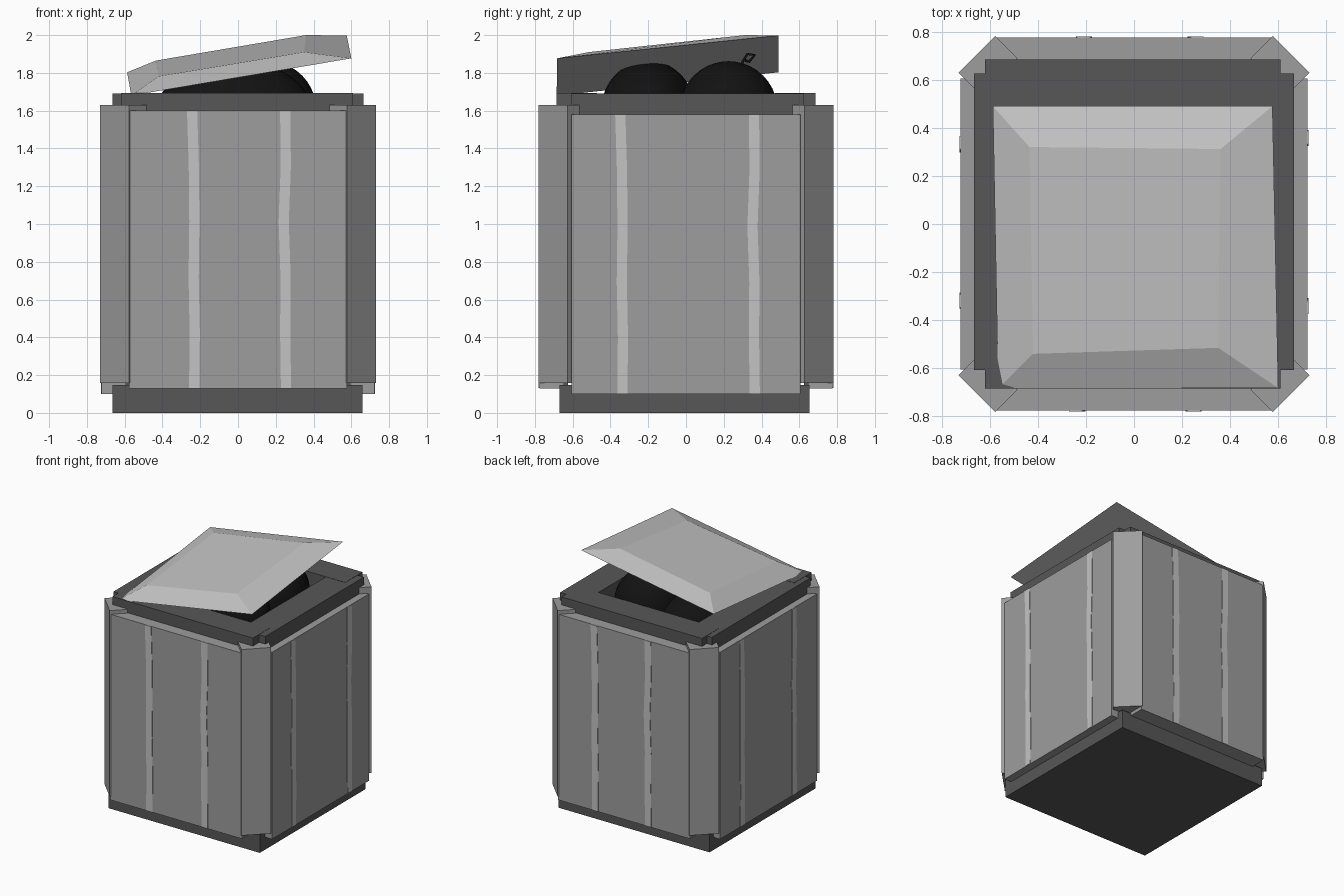
import bpy, bmesh, math
from mathutils import Vector, Matrix

if "Cube" in bpy.data.objects:
    bpy.data.objects.remove(bpy.data.objects["Cube"])


def mat(name, v):
    m = bpy.data.materials.new(name)
    m.diffuse_color = (v, v, v, 1)
    m.use_nodes = True
    m.node_tree.nodes["Principled BSDF"].inputs["Base Color"].default_value = m.diffuse_color
    return m


GREY = mat("mid_grey", 0.34)
LIGHT = mat("light_grey", 0.55)
DARK = mat("dark_grey", 0.095)
BLACK = mat("bag_black", 0.006)


def add(name, bm, material):
    bmesh.ops.recalc_face_normals(bm, faces=bm.faces)
    me = bpy.data.meshes.new(name)
    bm.to_mesh(me)
    bm.free()
    me.materials.append(material)
    ob = bpy.data.objects.new(name, me)
    bpy.context.collection.objects.link(ob)
    return ob


def box(name, lo, hi, material, turn=0.0, at=(0, 0, 0)):
    bm = bmesh.new()
    bmesh.ops.create_cube(bm, size=1)
    lo, hi = Vector(lo), Vector(hi)
    for v in bm.verts:
        v.co = Vector(((lo[i] + hi[i]) / 2 + v.co[i] * (hi[i] - lo[i])) for i in range(3))
    bm.transform(Matrix.Translation(at) @ Matrix.Rotation(turn, 4, 'Z'))
    return add(name, bm, material)


def stripe(name, xs, y, z0, z1, turn):
    # slightly wavering painted band, as a thin plate on the panel face
    bm = bmesh.new()
    rows = []
    for i, x in enumerate(xs):
        z = z0 + (z1 - z0) * i / (len(xs) - 1)
        rows.append([bm.verts.new((x + dx, y + dy, z))
                     for dx, dy in ((-.027, -.004), (.027, -.004), (.027, .003), (-.027, .003))])
    for a, b in zip(rows, rows[1:]):
        for k in range(4):
            bm.faces.new((a[k], a[(k + 1) % 4], b[(k + 1) % 4], b[k]))
    bm.faces.new(rows[0])
    bm.faces.new(rows[-1])
    bm.transform(Matrix.Rotation(turn, 4, 'Z'))
    add(name, bm, LIGHT)


# base slab
box("base", (-.665, -.67, 0), (.66, .655, .147), DARK)

# four wall panels with two stripes each, and dark inner lining
for n, turn, half, dist, z0, z1, sx in (
        ("front", 0, .578, .776, .13, 1.6, (-.235, .25)),
        ("back", math.pi, .578, .776, .13, 1.6, (-.255, .21)),
        ("right", math.pi / 2, .605, .722, .10, 1.58, (-.34, .36)),
        ("left", -math.pi / 2, .605, .722, .10, 1.58, (-.33, .32))):
    box(n + "_panel", (-half, -dist, z0), (half, -dist + .13, z1), GREY, turn)
    box(n + "_lining", (-.56, -dist + .128, .1), (.56, -dist + .15, 1.6), DARK, turn)
    for i, x in enumerate(sx):
        w = (.003, .006, 0, .004, .001, -.008) if i == 0 else (.004, 0, .002, -.008, .003, .0)
        stripe(n + "_stripe_%d" % (i + 1), [x + d for d in w], -dist, z0 + .001, z1 - .001, turn)

# diagonal corner posts
for sx in (-1, 1):
    for sy in (-1, 1):
        ang = math.atan2(sy, sx)
        box("corner_post", (-.13, -.108, .157), (0, .108, 1.63), GREY, ang,
            (sx * .653, sy * .705, 0))

# top rim made from four planks around the opening
for s in (-1, 1):
    y = sorted((s * .47, s * .685))
    box("rim_long_plank", (-.62, y[0], 1.575), (.61, y[1], 1.693), DARK)
    x = sorted((s * .44, s * .665))
    box("rim_side_plank", (x[0], -.607, 1.577), (x[1], .625, 1.691), DARK)

# rubbish bags
for name, c, r in (("front_bag", (-.02, -.2, 1.6), (.41, .25, .265)),
                   ("back_bag", (.16, .225, 1.6), (.255, .26, .262)),
                   ("side_bag", (-.2, .2, 1.5), (.24, .26, .25))):
    bm = bmesh.new()
    bmesh.ops.create_uvsphere(bm, u_segments=32, v_segments=20, radius=1)
    for v in bm.verts:
        # lower half stretched down into the bin
        k = r[2] if v.co.z > 0 else 1.2
        v.co = Vector((c[0] + v.co.x * r[0], c[1] + v.co.y * r[1], c[2] + v.co.z * k))
    for f in bm.faces:
        f.smooth = True
    add(name, bm, BLACK)

# tied loop on the back bag
cu = bpy.data.curves.new("bag_tie", 'CURVE')
cu.dimensions = '3D'
cu.bevel_depth = .008
cu.bevel_resolution = 1
sp = cu.splines.new('POLY')
pts = [(.22, .29, 1.82), (.22, .30, 1.86), (.22, .325, 1.9), (.225, .365, 1.895),
       (.225, .335, 1.86), (.22, .315, 1.865)]
sp.points.add(len(pts) - 1)
for p, q in zip(sp.points, pts):
    p.co = (*q, 1)
cu.materials.append(BLACK)
bpy.context.collection.objects.link(bpy.data.objects.new("bag_tie", cu))

# tilted lid: bevelled slab lying askew over the opening
bm = bmesh.new()
low = [bm.verts.new(p) for p in ((-.565, -.685, 1.68), (.6, -.682, 1.877),
                                 (.576, .49, 1.998), (-.587, .49, 1.803))]
top = [bm.verts.new(p) for p in ((-.42, -.54, 1.782), (.35, -.515, 1.91),
                                 (.36, .312, 2.0), (-.435, .32, 1.865))]
bm.faces.new(low[::-1])
bm.faces.new(top)
for k in range(4):
    j = (k + 1) % 4
    bm.faces.new((low[k], low[j], top[j], top[k]))
add("lid", bm, LIGHT)
